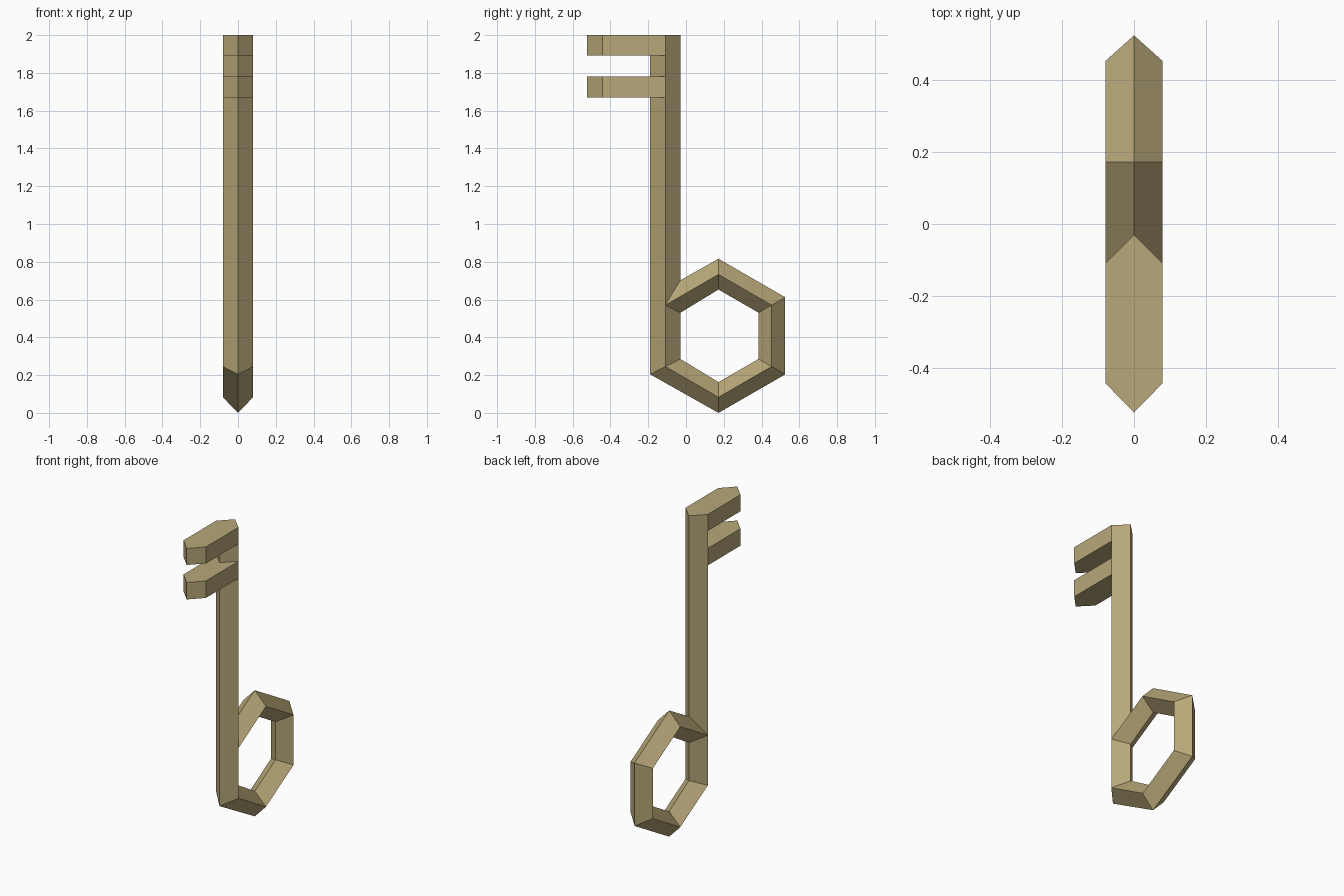
import bpy
import bmesh
from math import sin, cos, radians

cube = bpy.data.objects.get("Cube")
if cube:
    bpy.data.objects.remove(cube, do_unlink=True)

brass = bpy.data.materials.new("dull_brass")
brass.use_nodes = True
COLOUR = (0.48, 0.39, 0.19, 1)
brass.diffuse_color = COLOUR
brass.node_tree.nodes["Principled BSDF"].inputs["Base Color"].default_value = COLOUR

HALF = 0.08                     # half thickness of the diamond bar
RING_Y, RING_Z, RING_R = 0.172, 0.408, 0.325
SHAFT_Y = RING_Y - RING_R * cos(radians(30))
TOP = 2.0


def loft(name, loops, caps=(True, True)):
    """Join matching loops of points with quads, with optional end caps."""
    bm = bmesh.new()
    rows = [[bm.verts.new(p) for p in loop] for loop in loops]
    n = len(rows[0])
    for a, b in zip(rows, rows[1:]):
        for i in range(n):
            j = (i + 1) % n
            bm.faces.new((a[i], a[j], b[j], b[i]))
    if caps[0]:
        bm.faces.new(rows[0][::-1])
    if caps[1]:
        bm.faces.new(rows[-1])
    bmesh.ops.recalc_face_normals(bm, faces=bm.faces)
    mesh = bpy.data.meshes.new(name)
    bm.to_mesh(mesh)
    bm.free()
    mesh.materials.append(brass)
    obj = bpy.data.objects.new(name, mesh)
    bpy.context.collection.objects.link(obj)
    return obj


def ring_section(angle):
    """Mitred diamond section at one hexagon corner."""
    a = radians(angle)
    points = []
    for x, d in ((0, 0.083), (HALF, 0), (0, -HALF), (-HALF, 0)):
        y = RING_Y + (RING_R + d) * cos(a)
        if abs(angle) == 150:   # the two corners that meet the shaft
            y = SHAFT_Y - (HALF if d > 0 else -HALF if d < 0 else 0)
        points.append((x, y, RING_Z + (RING_R + d) * sin(a)))
    return points


# Hexagonal bow; the shaft itself forms its front side
loft("bow_ring", [ring_section(a) for a in range(150, -151, -60)], (False, False))

# Diamond shaft with a mitred foot
foot = ring_section(-150)
loft("shaft", [foot, [(x, y, TOP) for x, y, z in foot]], (False, True))

# Pointed teeth, notched around the shaft
tooth = [(HALF, SHAFT_Y), (0, SHAFT_Y - HALF), (-HALF, SHAFT_Y),
         (-HALF, -0.443), (0, -0.525), (HALF, -0.443)]
for name, low, high in (("upper_tooth", 1.893, TOP), ("lower_tooth", 1.67, 1.78)):
    loft(name, [[(x, y, z) for x, y in tooth] for z in (low, high)])
